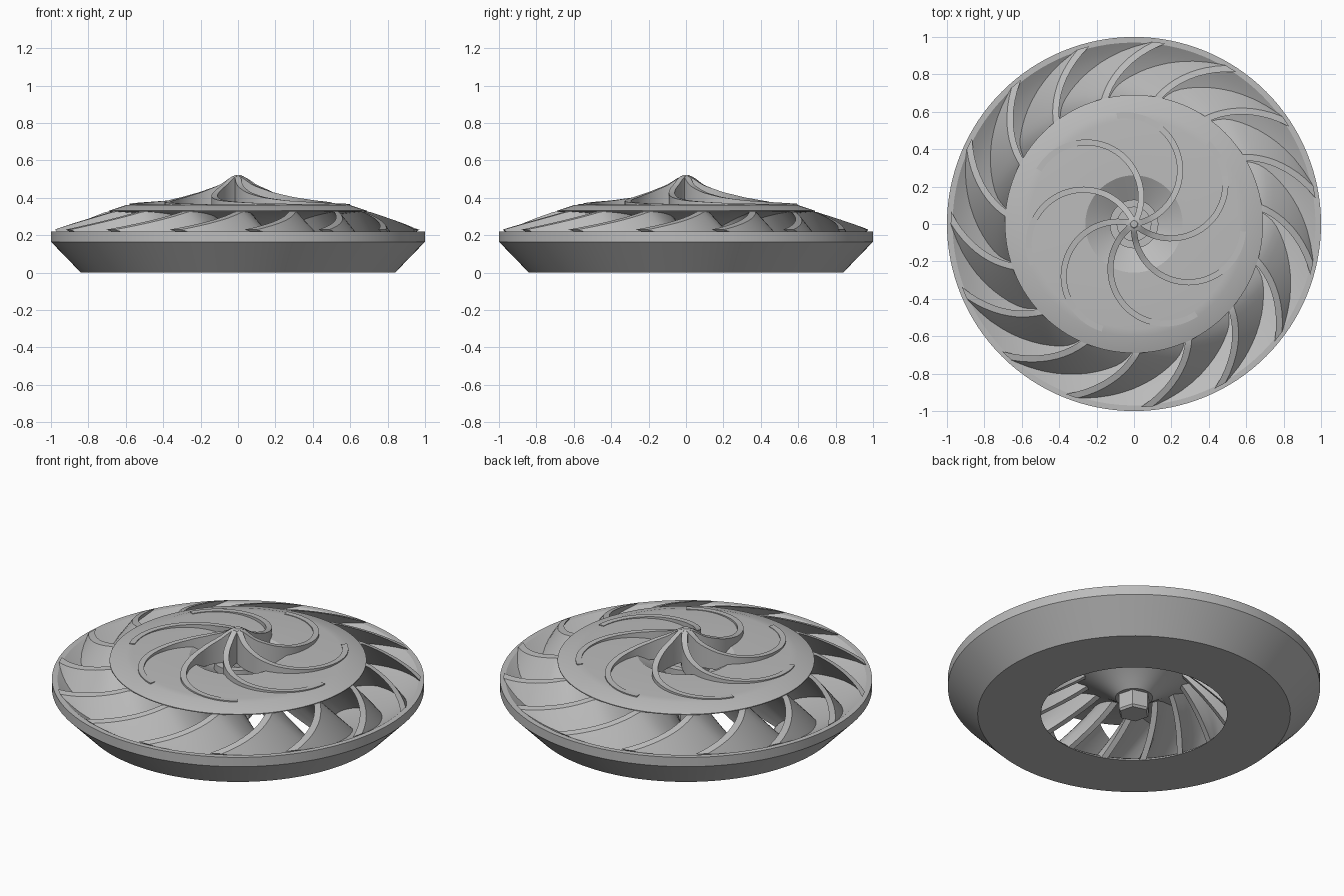
import bpy, bmesh, math
from mathutils import Vector

cube = bpy.data.objects.get("Cube")
if cube:
    bpy.data.objects.remove(cube, do_unlink=True)

grey = bpy.data.materials.new("satin grey")
grey.use_nodes = True
grey.diffuse_color = (0.5, 0.5, 0.5, 1)
grey.node_tree.nodes["Principled BSDF"].inputs["Base Color"].default_value = grey.diffuse_color


def finish(name, bm, angle=28):
    bmesh.ops.remove_doubles(bm, verts=bm.verts, dist=0.0001)
    bmesh.ops.recalc_face_normals(bm, faces=bm.faces)
    mesh = bpy.data.meshes.new(name)
    bm.to_mesh(mesh)
    bm.free()
    mesh.materials.append(grey)
    obj = bpy.data.objects.new(name, mesh)
    bpy.context.collection.objects.link(obj)
    bpy.ops.object.select_all(action='DESELECT')
    obj.select_set(True)
    bpy.context.view_layer.objects.active = obj
    bpy.ops.object.shade_smooth_by_angle(angle=math.radians(angle))
    return obj


def lathe(name, profile, steps=128, closed=False, turn=0.0):
    """Spin an (r, z) profile around the vertical axis."""
    bm = bmesh.new()
    rings = []
    for i in range(steps):
        a = turn + math.tau * i / steps
        rings.append([bm.verts.new((r * math.cos(a), r * math.sin(a), z)) for r, z in profile])
    n = len(profile)
    for i in range(steps):
        p, q = rings[i], rings[(i + 1) % steps]
        for j in range(n if closed else n - 1):
            k = (j + 1) % n
            bm.faces.new((p[j], q[j], q[k], p[k]))
    bmesh.ops.dissolve_degenerate(bm, dist=0.00001, edges=bm.edges)
    return finish(name, bm)


def bezier(points, t):
    """Point on a Bezier curve of any degree."""
    pts = [Vector(p) for p in points]
    while len(pts) > 1:
        pts = [a.lerp(b, t) for a, b in zip(pts, pts[1:])]
    return pts[0]


def spread(points, x):
    """Interpolate a height on a list of (r, z) points."""
    for (r0, z0), (r1, z1) in zip(points, points[1:]):
        if x <= r1:
            return z0 + (z1 - z0) * max(0, x - r0) / (r1 - r0)
    return points[-1][1]


def slab(bm, left, right, low, high):
    """Solid strip from matching left/right paths and low/high heights."""
    rows = []
    for l, r, a, b in zip(left, right, low, high):
        rows.append([bm.verts.new((*p, z)) for p, z in ((l, a), (r, a), (r, b), (l, b))])
    for p, q in zip(rows, rows[1:]):
        for j in range(4):
            k = (j + 1) % 4
            bm.faces.new((p[j], p[k], q[k], q[j]))
    bm.faces.new(rows[0])
    bm.faces.new(rows[-1])


# Outer shroud ring with a flared throat
throat_curve = [(0.50, 0.0), (0.56, 0.09), (0.80, 0.10), (0.97, 0.22)]
throat = [tuple(bezier(throat_curve, i / 12)) for i in range(13)]
lathe("shroud_ring", throat + [(1, 0.22), (1, 0.165), (0.84, 0)], closed=True)

# Hub: capped disc with a central crater and a bell-shaped underside
bell_curve = [(0.10, 0.10), (0.28, 0.25), (0.45, 0.31), (0.69, 0.326)]
bell = [tuple(bezier(bell_curve, 1 - i / 12)) for i in range(13)]
crater = [(0, 0.30), (0.09, 0.30), (0.09, 0.33), (0.13, 0.33), (0.13, 0.29), (0.26, 0.365)]
lathe("hub_disc", crater + [(0.56, 0.365), (0.60, 0.361), (0.69, 0.331)] + bell + [(0, 0.10)])

# Hexagonal shaft nut under the hub
lathe("shaft_nut", [(0, 0), (0.08, 0), (0.09, 0.012), (0.09, 0.13), (0, 0.13)],
      steps=6, turn=math.pi / 4)

# Small top cap where the spiral vanes meet
lathe("vane_hub", [(0, 0.30), (0.026, 0.30), (0.026, 0.515), (0.018, 0.522), (0, 0.522)], steps=24)

# Spiral vanes on the disc: half circles running out from the axis
VANES, ARC_R, HALF = 7, 0.292, 0.016
crest = [(0, 0.52), (0.03, 0.515), (0.1, 0.468), (0.2, 0.43), (0.3, 0.403),
         (0.4, 0.386), (0.5, 0.376), (0.6, 0.366)]
bm = bmesh.new()
for v in range(VANES):
    a0 = math.radians(99) + math.tau * v / VANES
    centre = Vector((math.cos(a0), math.sin(a0))) * ARC_R
    left, right, low, high = [], [], [], []
    for i in range(41):
        a = a0 + math.pi + math.pi * i / 40
        d = Vector((math.cos(a), math.sin(a)))
        left.append(centre + d * (ARC_R - HALF))
        right.append(centre + d * (ARC_R + HALF))
        low.append(0.33)
        high.append(spread(crest, (centre + d * ARC_R).length))
    slab(bm, left, right, low, high)
finish("spiral_vanes", bm, 35)

# Swept blades joining the hub to the shroud
BLADES, ROWS, COLS, THICK = 15, 6, 24, 0.034
LEAN = math.radians(90)  # twist per unit of depth below the blade top


def sweep(r):
    u = (r - 0.69) / 0.31
    return math.radians(103 - 15 * u - 8 * u * u)


def blade_edges(t):
    """Lower and upper (r, z) at fraction t along the blade."""
    low = bezier(throat_curve, t)
    r = 0.26 + 0.72 * t
    if r < 0.69:
        s = min(range(41), key=lambda i: abs(bezier(bell_curve, i / 40).x - r))
        high = Vector((r, bezier(bell_curve, s / 40).y + 0.004))
    else:
        high = Vector((r, 0.331 - 0.108 * (r - 0.69) / 0.31))
    return low, high


bm = bmesh.new()
edges = [blade_edges(i / COLS) for i in range(COLS + 1)]
for b in range(BLADES):
    turn = math.tau * b / BLADES
    sides = []
    for side in (-1, 1):
        grid = []
        for low, high in edges:
            line = []
            for j in range(ROWS + 1):
                p = low.lerp(high, j / ROWS)
                a = sweep(p.x) + LEAN * (high.y - p.y) + turn
                # offset across the local blade direction
                slope = p.x * (sweep(p.x + 0.01) - sweep(p.x - 0.01)) / 0.02
                a += side * THICK / 2 * math.sqrt(1 + slope * slope) / p.x
                line.append(bm.verts.new((p.x * math.cos(a), p.x * math.sin(a), p.y)))
            grid.append(line)
        for p, q in zip(grid, grid[1:]):
            for j in range(ROWS):
                bm.faces.new((p[j], p[j + 1], q[j + 1], q[j]))
        sides.append(grid)
    g, h = sides
    for i in range(COLS):
        for j in (0, ROWS):
            bm.faces.new((g[i][j], g[i + 1][j], h[i + 1][j], h[i][j]))
    for j in range(ROWS):
        for i in (0, COLS):
            bm.faces.new((g[i][j], g[i][j + 1], h[i][j + 1], h[i][j]))
finish("swept_blades", bm, 30)
